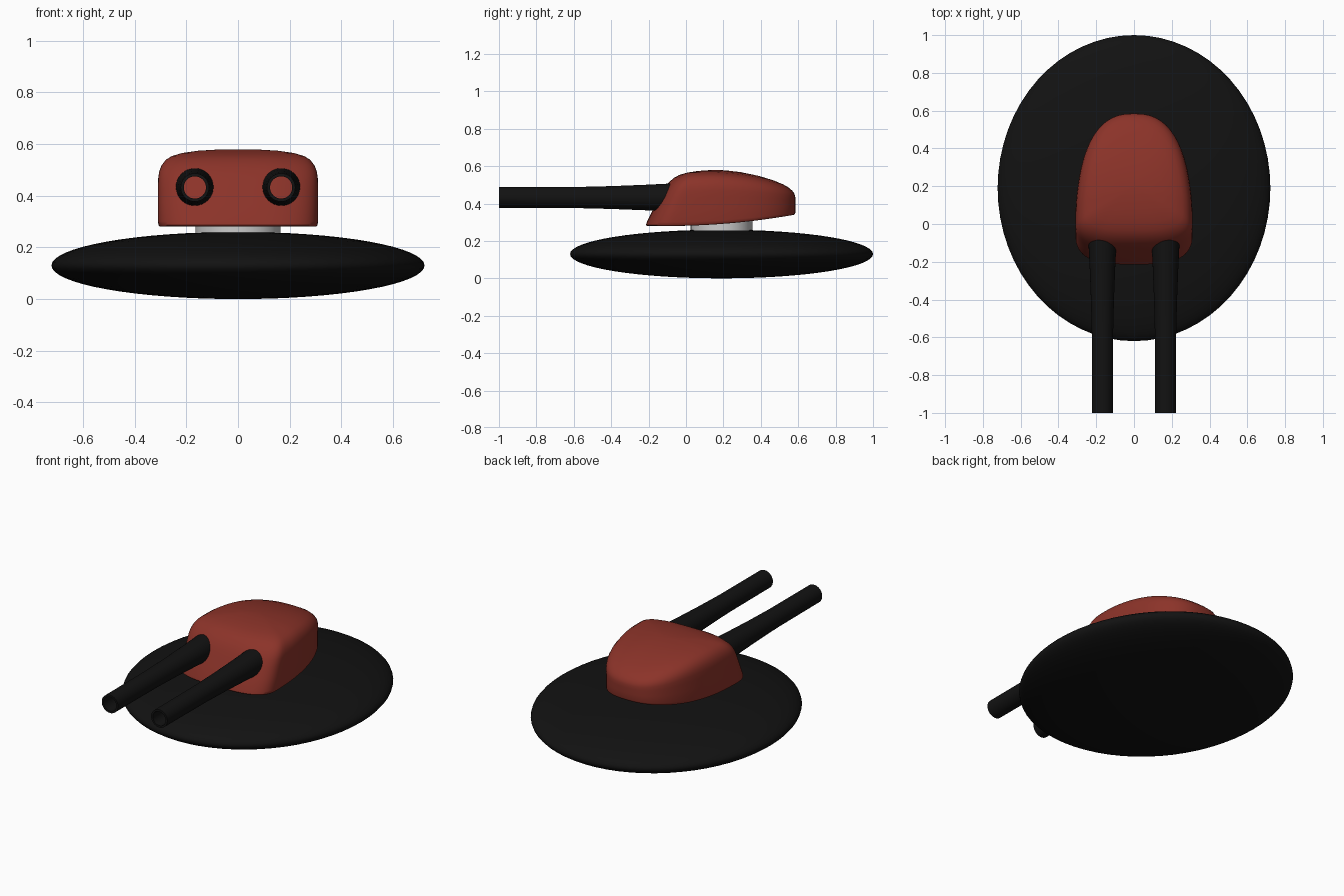
import bpy, bmesh, math

if "Cube" in bpy.data.objects:
    bpy.data.objects.remove(bpy.data.objects["Cube"])


def material(name, rgb):
    m = bpy.data.materials.new(name)
    m.diffuse_color = (*rgb, 1)
    m.use_nodes = True
    m.node_tree.nodes["Principled BSDF"].inputs["Base Color"].default_value = m.diffuse_color
    return m


BLACK = material("black", (0.006, 0.006, 0.006))
RED = material("dark red", (0.26, 0.033, 0.022))
GREY = material("light grey", (0.6, 0.6, 0.6))


def finish(obj, name, mat, angle=40):
    obj.name = name
    obj.data.materials.append(mat)
    bpy.ops.object.select_all(action='DESELECT')
    obj.select_set(True)
    bpy.context.view_layer.objects.active = obj
    bpy.ops.object.shade_smooth_by_angle(angle=math.radians(angle))


def loft(name, rings, mat, closed=False, caps=False, angle=40):
    """Skin a list of equal-length point rings."""
    bm = bmesh.new()
    vr = [[bm.verts.new(p) for p in r] for r in rings]
    n = len(vr[0])
    pairs = list(zip(vr, vr[1:])) + ([(vr[-1], vr[0])] if closed else [])
    for a, b in pairs:
        for i in range(n):
            j = (i + 1) % n
            bm.faces.new((a[i], a[j], b[j], b[i]))
    if caps:
        bm.faces.new(vr[0])
        bm.faces.new(vr[-1])
    bmesh.ops.recalc_face_normals(bm, faces=bm.faces)
    me = bpy.data.meshes.new(name)
    bm.to_mesh(me)
    bm.free()
    obj = bpy.data.objects.new(name, me)
    bpy.context.collection.objects.link(obj)
    finish(obj, name, mat, angle)


# Lens-shaped base
bpy.ops.mesh.primitive_uv_sphere_add(segments=64, ring_count=32, location=(0, 0.19, 0.13))
base = bpy.context.object
base.scale = (0.722, 0.81, 0.13)
bpy.ops.object.transform_apply(location=False, rotation=False, scale=True)
finish(base, "base_disc", BLACK, 60)

# Neck between base and turret
bpy.ops.mesh.primitive_cylinder_add(vertices=48, radius=0.165, depth=0.14, location=(0, 0.19, 0.26))
finish(bpy.context.object, "neck", GREY)


# Turret: rounded plan outline stacked in levels, with a sloped front
def signed_pow(v, p):
    return math.copysign(abs(v) ** p, v)


def turret_ring(scale, h, n=64):
    pts = []
    for i in range(n):
        a = 2 * math.pi * i / n
        rear = math.sin(a) > 0
        e = 2 / (2.5 if rear else 3.0)
        x = 0.31 * signed_pow(math.cos(a), e)
        y = -0.05 + (0.635 if rear else 0.17) * signed_pow(math.sin(a), e)
        front = min(1, max(0, (0.2 - y) / 0.40))
        x, y = x * scale, 0.2 + (y - 0.2) * scale
        bottom = 0.28 + 0.13 * max(0, y + 0.1) ** 2
        top = 0.58 - 0.38 * max(0, y - 0.12) ** 2
        z = bottom + h * (top - bottom)
        pts.append((x, y + 0.5 * (z - 0.28) * front * scale, z))
    return pts


LEVELS = [(0.3, 0), (0.7, 0), (0.975, 0), (0.993, 0.02), (1, 0.07), (1, 0.3), (1, 0.5),
          (0.997, 0.62), (0.985, 0.71), (0.955, 0.79), (0.905, 0.86), (0.83, 0.91),
          (0.7, 0.95), (0.5, 0.98), (0.25, 0.996), (0.06, 1)]
loft("turret", [turret_ring(s, h) for s, h in LEVELS], RED, caps=True, angle=50)

# Hollow twin barrels, flaring towards the turret
PROFILE = [(-1, 0.043), (-1, 0.055), (-0.6, 0.056), (-0.4, 0.061), (-0.22, 0.068),
           (-0.1, 0.074), (-0.02, 0.075), (-0.02, 0.043)]
for side, x0 in (("left", -0.167), ("right", 0.167)):
    rings = [[(x0 + r * math.cos(k * math.pi / 16), y, 0.432 + r * math.sin(k * math.pi / 16))
              for k in range(32)] for y, r in PROFILE]
    loft(side + "_barrel", rings, BLACK, closed=True)
